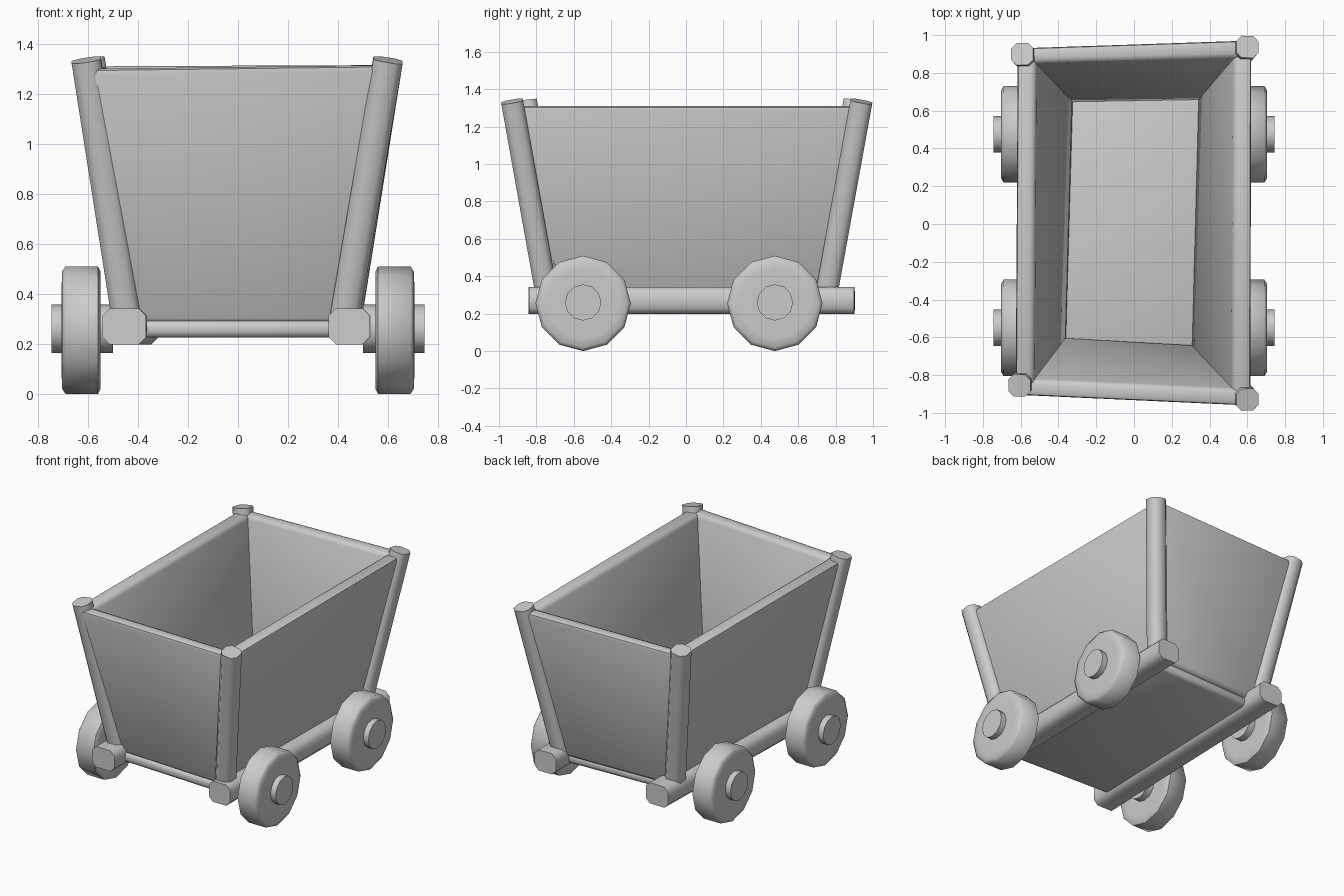
import bpy, bmesh, math
from mathutils import Vector

if "Cube" in bpy.data.objects:
    bpy.data.objects.remove(bpy.data.objects["Cube"])


def make_object(name, bm, bevel=0.0, segments=2, angle=50):
    bmesh.ops.recalc_face_normals(bm, faces=bm.faces)
    me = bpy.data.meshes.new(name)
    bm.to_mesh(me)
    bm.free()
    ob = bpy.data.objects.new(name, me)
    bpy.context.collection.objects.link(ob)
    if bevel:
        mod = ob.modifiers.new("rounded edges", "BEVEL")
        mod.width = bevel
        mod.segments = segments
        mod.limit_method = 'NONE'
    bpy.ops.object.select_all(action='DESELECT')
    ob.select_set(True)
    bpy.context.view_layer.objects.active = ob
    if bevel:
        bpy.ops.object.convert(target='MESH')
    bpy.ops.object.shade_smooth_by_angle(angle=math.radians(angle))
    return ob


def slab(name, side_a, side_b, bevel):
    """Solid panel between two matching quads."""
    bm = bmesh.new()
    a = [bm.verts.new(p) for p in side_a]
    b = [bm.verts.new(p) for p in side_b]
    bm.faces.new(a)
    bm.faces.new(b)
    for i in range(4):
        j = (i + 1) % 4
        bm.faces.new((a[i], a[j], b[j], b[i]))
    return make_object(name, bm, bevel)


def timber(name, start, end, width, depth, chamfer):
    """Timber with chamfered long edges between two points."""
    start, end = Vector(start), Vector(end)
    axis = (end - start).normalized()
    side = (Vector((1, 0, 0)) - axis * axis.x).normalized()
    other = axis.cross(side)
    w, d, c = width / 2, depth / 2, chamfer
    outline = [(w, d - c), (w - c, d), (c - w, d), (-w, d - c),
               (-w, c - d), (c - w, -d), (w - c, -d), (w, c - d)]
    bm = bmesh.new()
    rings = [[bm.verts.new(p + side * u + other * v) for u, v in outline]
             for p in (start, end)]
    for ring in rings:
        bm.faces.new(ring)
    for i in range(8):
        j = (i + 1) % 8
        bm.faces.new((rings[0][i], rings[0][j], rings[1][j], rings[1][i]))
    return make_object(name, bm)


def turned(name, profile, sign, y, z, sides):
    """Disc turned about the x axis from (x, radius) points."""
    bm = bmesh.new()
    rings = []
    for x, r in profile:
        rings.append([bm.verts.new((sign * x,
                                    y + r * math.sin(2 * math.pi * k / sides),
                                    z + r * math.cos(2 * math.pi * k / sides)))
                      for k in range(sides)])
    bm.faces.new(rings[0])
    bm.faces.new(rings[-1])
    for p, q in zip(rings, rings[1:]):
        for k in range(sides):
            m = (k + 1) % sides
            bm.faces.new((p[k], p[m], q[m], q[k]))
    return make_object(name, bm, angle=60)


# Corner posts, leaning outwards
posts = {
    "front_left": ((-0.445, -0.685, 0.30), (-0.607, -0.855, 1.335)),
    "front_right": ((0.425, -0.745, 0.30), (0.600, -0.930, 1.335)),
    "back_left": ((-0.425, 0.725, 0.30), (-0.592, 0.900, 1.335)),
    "back_right": ((0.435, 0.750, 0.30), (0.600, 0.938, 1.335)),
}
for key, (foot, head) in posts.items():
    timber(key + "_post", foot, head, 0.118, 0.118, 0.028)

# Side beams under the tub
timber("left_beam", (-0.455, -0.84, 0.27), (-0.405, 0.90, 0.27), 0.175, 0.145, 0.03)
timber("right_beam", (0.445, -0.84, 0.27), (0.46, 0.90, 0.27), 0.165, 0.145, 0.03)

# Floor board
slab("floor",
     [(-0.43, -0.725, 0.225), (0.43, -0.765, 0.225), (0.44, 0.76, 0.225), (-0.41, 0.73, 0.225)],
     [(-0.43, -0.725, 0.295), (0.43, -0.765, 0.295), (0.44, 0.76, 0.295), (-0.41, 0.73, 0.295)],
     0.025)

# Wall boards, outer face then inner face
slab("front_wall",
     [(-0.44, -0.71, 0.28), (0.44, -0.755, 0.28), (0.60, -0.965, 1.315), (-0.60, -0.91, 1.30)],
     [(-0.44, -0.595, 0.28), (0.44, -0.645, 0.28), (0.60, -0.875, 1.315), (-0.60, -0.82, 1.30)],
     0.025)
slab("back_wall",
     [(-0.43, 0.75, 0.28), (0.44, 0.775, 0.28), (0.60, 0.975, 1.315), (-0.59, 0.935, 1.31)],
     [(-0.43, 0.64, 0.28), (0.44, 0.655, 0.28), (0.60, 0.88, 1.315), (-0.59, 0.85, 1.31)],
     0.025)
slab("left_wall",
     [(-0.455, -0.68, 0.28), (-0.425, 0.72, 0.28), (-0.62, 0.90, 1.31), (-0.63, -0.855, 1.31)],
     [(-0.36, -0.68, 0.28), (-0.32, 0.72, 0.28), (-0.52, 0.90, 1.31), (-0.53, -0.855, 1.31)],
     0.025)
slab("right_wall",
     [(0.43, -0.74, 0.28), (0.45, 0.75, 0.28), (0.625, 0.935, 1.31), (0.62, -0.93, 1.31)],
     [(0.30, -0.74, 0.28), (0.34, 0.75, 0.28), (0.53, 0.935, 1.31), (0.52, -0.93, 1.31)],
     0.025)

# Wheels with raised hubs
wheel_profile = [(0.55, 0.20), (0.55, 0.235), (0.56, 0.255),
                 (0.69, 0.255), (0.703, 0.235), (0.705, 0.19)]
hub_profile = [(0.50, 0.097), (0.745, 0.097)]
for side, sign in (("left", -1), ("right", 1)):
    for end, y in (("front", -0.55), ("back", 0.475)):
        turned(f"{end}_{side}_wheel", wheel_profile, sign, y, 0.255, 12)
        turned(f"{end}_{side}_hub", hub_profile, sign, y, 0.26, 12)
